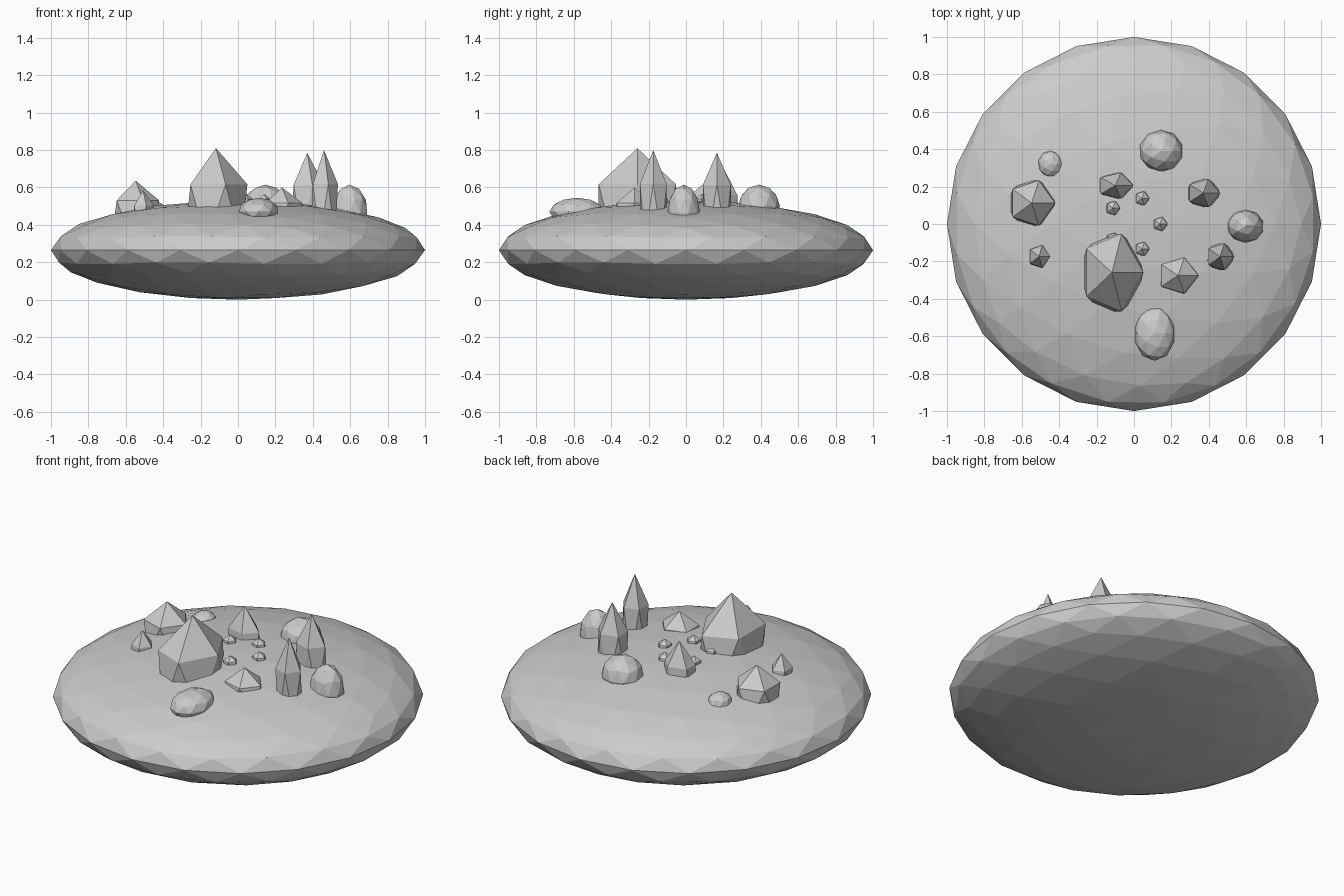
import bpy

old = bpy.data.objects.get("Cube")
if old:
    bpy.data.objects.remove(old, do_unlink=True)

stone = bpy.data.materials.new("grey stone")
stone.use_nodes = True
grey = (0.6, 0.6, 0.6, 1)
stone.diffuse_color = grey
stone.node_tree.nodes["Principled BSDF"].inputs["Base Color"].default_value = grey


def blob(name, detail, centre, radii):
    """Flat-shaded, stretched icosphere."""
    bpy.ops.mesh.primitive_ico_sphere_add(subdivisions=detail, radius=1, location=centre)
    ob = bpy.context.object
    ob.name = name
    ob.scale = radii
    bpy.ops.object.transform_apply(location=False, rotation=False, scale=True)
    ob.data.materials.append(stone)
    return ob


# Flattened ground disc
blob("ground_disc", 3, (0, 0, 0.265), (1, 1, 0.265))

# Pointed rocks, half sunk in the ground: x, y, tip height, radii
pointed = {
    "large_crystal": (-0.118, -0.26, 0.81, 0.188, 0.243, 0.35),
    "front_spire": (0.46, -0.175, 0.80, 0.083, 0.084, 0.33),
    "back_spire": (0.37, 0.165, 0.785, 0.1, 0.088, 0.31),
    "side_crystal": (-0.547, 0.112, 0.636, 0.14, 0.142, 0.19),
    "back_crystal": (-0.1, 0.205, 0.695, 0.107, 0.082, 0.245),
    "low_crystal": (0.235, -0.275, 0.6, 0.122, 0.112, 0.15),
    "small_crystal": (-0.508, -0.174, 0.585, 0.065, 0.07, 0.15),
}

# Rounded boulders
rounded = {
    "back_boulder": (0.145, 0.39, 0.615, 0.118, 0.112, 0.115),
    "side_boulder": (0.595, -0.012, 0.615, 0.1, 0.088, 0.15),
    "front_boulder": (0.11, -0.583, 0.545, 0.11, 0.148, 0.075),
    "small_boulder": (-0.447, 0.32, 0.525, 0.066, 0.072, 0.055),
}

for detail, group in ((1, pointed), (2, rounded)):
    for name, (x, y, tip, rx, ry, rz) in group.items():
        blob(name, detail, (x, y, tip - rz), (rx, ry, rz))

# Ring of five pebbles around the middle
for i, (x, y) in enumerate([(0.14, 0), (0.043, 0.137), (-0.113, 0.085),
                            (-0.113, -0.085), (0.043, -0.133)]):
    blob(f"pebble_{i + 1}", 1, (x, y, 0.515), (0.043, 0.043, 0.05))
